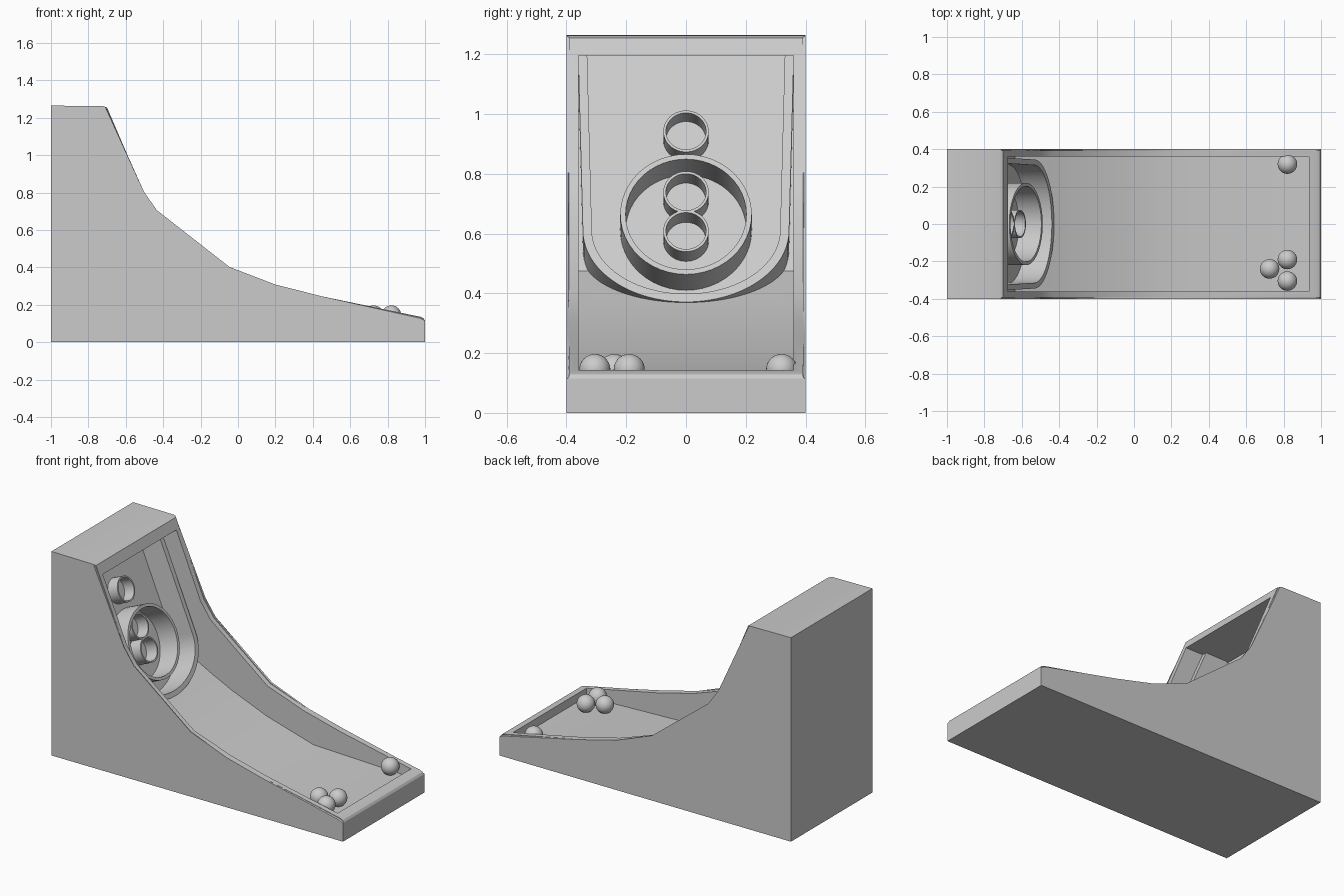
import bpy, bmesh, math
from mathutils import Matrix, Vector

if "Cube" in bpy.data.objects:
    bpy.data.objects.remove(bpy.data.objects["Cube"])

TILT = math.radians(24)                       # lean of the target board
DEPTH = 0.145                                 # board distance behind the rim's front
U = Vector((-math.sin(TILT), 0, math.cos(TILT)))   # up along the board
N = Vector((math.cos(TILT), 0, math.sin(TILT)))    # out of the board
ORIGIN = Vector((-0.43, 0, 0.37))


def on_board(y, u, n):
    return ORIGIN + Vector((0, y, 0)) + U * u + N * n


def finish(bm, name, smooth=True):
    bmesh.ops.recalc_face_normals(bm, faces=bm.faces)
    me = bpy.data.meshes.new(name)
    bm.to_mesh(me)
    bm.free()
    ob = bpy.data.objects.new(name, me)
    bpy.context.collection.objects.link(ob)
    if smooth:
        shade(ob)
    return ob


def shade(ob):
    bpy.ops.object.select_all(action='DESELECT')
    ob.select_set(True)
    bpy.context.view_layer.objects.active = ob
    bpy.ops.object.shade_smooth_by_angle(angle=math.radians(30))


def prism(a, b):
    """Solid between two matching outlines."""
    bm = bmesh.new()
    va, vb = [bm.verts.new(p) for p in a], [bm.verts.new(p) for p in b]
    bm.faces.new(va)
    bm.faces.new(vb[::-1])
    for i in range(len(a)):
        j = (i + 1) % len(a)
        bm.faces.new((va[i], vb[i], vb[j], va[j]))
    return bm


def side_prism(profile, half):
    return prism([(x, -half, z) for x, z in profile], [(x, half, z) for x, z in profile])


def band(outer, inner, front, back, name, closed):
    """Wall with a rectangular section following outlines on the board."""
    bm = bmesh.new()
    loops = [[bm.verts.new(on_board(y, u, n)) for y, u in pts]
             for pts, n in ((outer, front), (inner, front), (inner, back), (outer, back))]
    count = len(outer)
    for k in range(4):
        a, b = loops[k], loops[(k + 1) % 4]
        for i in range(count if closed else count - 1):
            j = (i + 1) % count
            bm.faces.new((a[i], a[j], b[j], b[i]))
    if not closed:
        for i in (0, -1):
            bm.faces.new([lp[i] for lp in loops])
    return finish(bm, name)


def u_shape(inset, top):
    """U outline: straight sides, half ellipse at the bottom."""
    arc = [(-(0.345 - inset) * math.cos(t * math.pi / 40),
            0.262 - (0.262 - inset) * math.sin(t * math.pi / 40)) for t in range(41)]
    return [(-(0.362 - inset), top)] + arc + [(0.362 - inset, top)]


def circle(u, r, count=48):
    return [(r * math.cos(2 * math.pi * i / count), u + r * math.sin(2 * math.pi * i / count))
            for i in range(count)]


# cabinet: side profile, with rounded edges along the sloping top
profile = [(-1, 0), (1, 0), (1, 0.115), (0.992, 0.128), (0.975, 0.136), (0.45, 0.245),
           (0.2, 0.308), (-0.05, 0.395), (-0.44, 0.70), (-0.51, 0.80),
           (-0.70, 1.255), (-0.72, 1.262), (-1, 1.265)]
bm = side_prism(profile, 0.4)
edges = [e for e in bm.edges
         if abs(e.verts[0].co.y - e.verts[1].co.y) < 1e-4
         and all(v.co.x > -0.705 and v.co.z > 0.12 for v in e.verts)]
bmesh.ops.bevel(bm, geom=edges, offset=0.018, segments=3, affect='EDGES', clamp_overlap=True)
cabinet = finish(bm, "cabinet", smooth=False)

# hollows: the lane, and the pit inside the rim
b0, b1 = on_board(0, 0.18, -DEPTH), on_board(0, 0.968, -DEPTH)
lane = [(0.935, 0.092), (0.265, 0.115), (-0.05, 0.205), (-0.3, 0.305), (-0.43, 0.368),
        (b0.x, b0.z), (b1.x, 1.195), (0.935, 1.195)]
pit = u_shape(0.015, 0.85)
cutters = [finish(side_prism(lane, 0.36), "lane_cutter", False),
           finish(prism([on_board(y, u, 0.02) for y, u in pit],
                        [on_board(y, u, -DEPTH - 0.001) for y, u in pit]), "pit_cutter", False)]
for cutter in cutters:
    mod = cabinet.modifiers.new("cut", 'BOOLEAN')
    mod.operation, mod.solver, mod.object = 'DIFFERENCE', 'EXACT', cutter
    bpy.context.view_layer.objects.active = cabinet
    bpy.ops.object.modifier_apply(modifier=mod.name)
for cutter in cutters:
    bpy.data.objects.remove(cutter)
shade(cabinet)

# U-shaped rim and the scoring rings
band(u_shape(0, 0.96), u_shape(0.03, 0.96), 0.003, -DEPTH - 0.01, "target_rim", False)
for name, u, r, wall, front in (("large_ring", 0.329, 0.22, 0.018, -0.015),
                                ("lower_ring", 0.291, 0.076, 0.009, -0.066),
                                ("middle_ring", 0.435, 0.076, 0.009, -0.07),
                                ("upper_ring", 0.66, 0.076, 0.009, -0.075)):
    band(circle(u, r), circle(u, r - wall), front, -DEPTH - 0.01, name, True)

# balls resting at the low end of the lane
for i, (x, y) in enumerate(((0.82, 0.32), (0.82, -0.19), (0.82, -0.305), (0.725, -0.24))):
    bm = bmesh.new()
    bmesh.ops.create_uvsphere(bm, u_segments=32, v_segments=16, radius=0.052,
                              matrix=Matrix.Translation((x, y, 0.145)))
    finish(bm, f"ball_{i + 1}")
